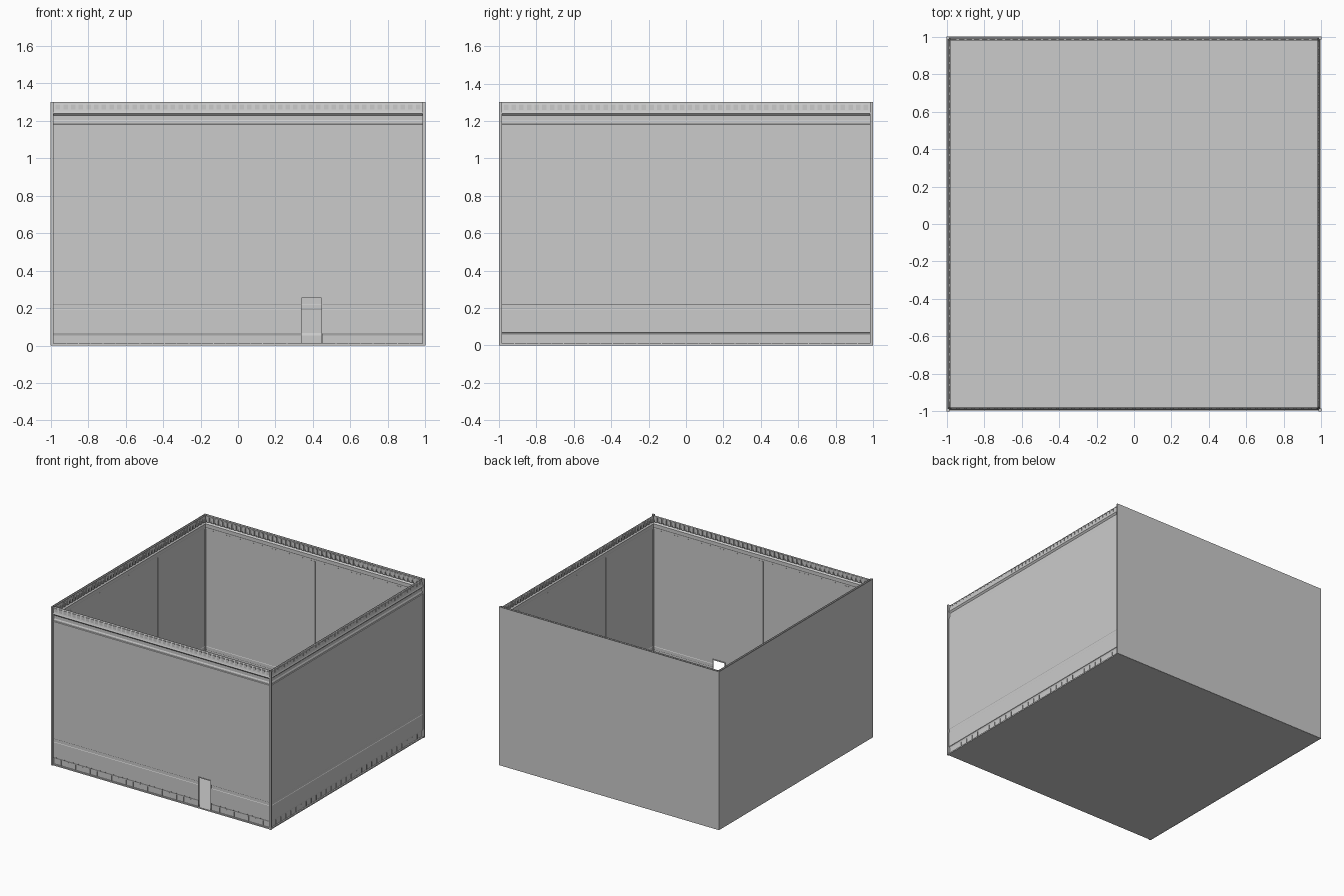
import bpy, bmesh
from math import pi
from mathutils import Matrix, Vector

if "Cube" in bpy.data.objects:
    bpy.data.objects.remove(bpy.data.objects["Cube"])

H = 1.30                      # wall height
IN = 0.982                    # half length of the trim runs
DOOR = (0.335, 0.45, 0.258)   # left, right, top
W = 0.009                     # wall sheet depth behind the outer edge

# Wall cross-sections as (depth inward, height)
LOWER = [(0.016, 0.01), (0.016, 0.055), (0.012, 0.066), (W, 0.068), (W, 0.19),
         (W + 0.002, 0.193), (W + 0.002, 0.217), (W, 0.22), (W, DOOR[2])]
UPPER = [(W, DOOR[2]), (W, 1.18), (0.014, 1.183), (0.014, 1.195), (0.018, 1.203),
         (0.018, 1.228), (0.011, 1.235), (0.006, 1.24), (0.010, 1.25),
         (0.018, 1.288), (0.020, 1.292), (0.020, H)]


def finish(name, bm, side=0):
    """Turn a part made on the front side to its own side and link it."""
    bm.transform(Matrix.Rotation(side * pi / 2, 4, 'Z'))
    me = bpy.data.meshes.new(name)
    bm.to_mesh(me)
    bm.free()
    ob = bpy.data.objects.new(name, me)
    bpy.context.collection.objects.link(ob)
    return ob


def box(bm, lo, hi):
    lo, hi = Vector(lo), Vector(hi)
    m = Matrix.Translation((lo + hi) / 2) @ Matrix.Diagonal((*(hi - lo), 1))
    bmesh.ops.create_cube(bm, size=1, matrix=m)


def run(bm, profile, x0, x1):
    """Sweep an open profile along the wall."""
    a = [bm.verts.new((x0, -1 + d, z)) for d, z in profile]
    b = [bm.verts.new((x1, -1 + d, z)) for d, z in profile]
    for i in range(len(profile) - 1):
        bm.faces.new((b[i], a[i], a[i + 1], b[i + 1]))


def in_door(x):
    return DOOR[0] - 0.01 < x < DOOR[1] + 0.01


for k, side in enumerate(("front", "right", "back", "left")):
    # wall sheet with baseboard, rail and cornice
    bm = bmesh.new()
    run(bm, UPPER, -0.992, 0.992)
    if k == 0:
        run(bm, LOWER, -0.992, DOOR[0])
        run(bm, LOWER, DOOR[1], 0.992)
    else:
        run(bm, LOWER, -0.992, 0.992)
    finish(side + "_wall", bm, k)

    # small blocks along the cornice
    bm = bmesh.new()
    n = 48
    for i in range(n):
        x = -IN + (i + 0.5) * 2 * IN / n
        box(bm, (x - 0.012, -0.988, 1.245), (x + 0.012, -0.981, 1.288))
    finish(side + "_cornice_blocks", bm, k)

    # baseboard ribs
    bm = bmesh.new()
    n = 30
    for i in range(1, n):
        x = -IN + i * 2 * IN / n
        if not (k == 0 and in_door(x)):
            box(bm, (x - 0.002, -0.988, 0.01), (x + 0.002, -0.982, 0.052))
    finish(side + "_baseboard_ribs", bm, k)

    # shallow vertical wall strips inside
    bm = bmesh.new()
    for x in (-0.76, -0.38, 0, 0.38, 0.76):
        z0 = DOOR[2] + 0.01 if k == 0 and in_door(x) else 0.22
        box(bm, (x - 0.008, -1 + W, z0), (x + 0.008, -1 + W + 0.002, 1.18))
    finish(side + "_wall_strips", bm, k)

    # corner post
    bm = bmesh.new()
    box(bm, (-1, -1, 0), (-0.984, -0.984, H))
    finish(side + "_corner_post", bm, k)

    # plain outer board on the back and left
    if k > 1:
        bm = bmesh.new()
        box(bm, (-1, -1, 0.0), (1, -0.996, H))
        finish(side + "_outer_board", bm, k)

# door jambs and head
bm = bmesh.new()
l, r, t = DOOR
box(bm, (l, -0.995, 0.01), (l + 0.005, -0.984, t))
box(bm, (r - 0.005, -0.995, 0.01), (r, -0.984, t))
box(bm, (l, -0.995, t - 0.005), (r, -0.984, t))
finish("door_frame", bm)

# floor slab
bm = bmesh.new()
box(bm, (-0.995, -0.995, 0), (0.995, 0.995, 0.01))
finish("floor", bm)
